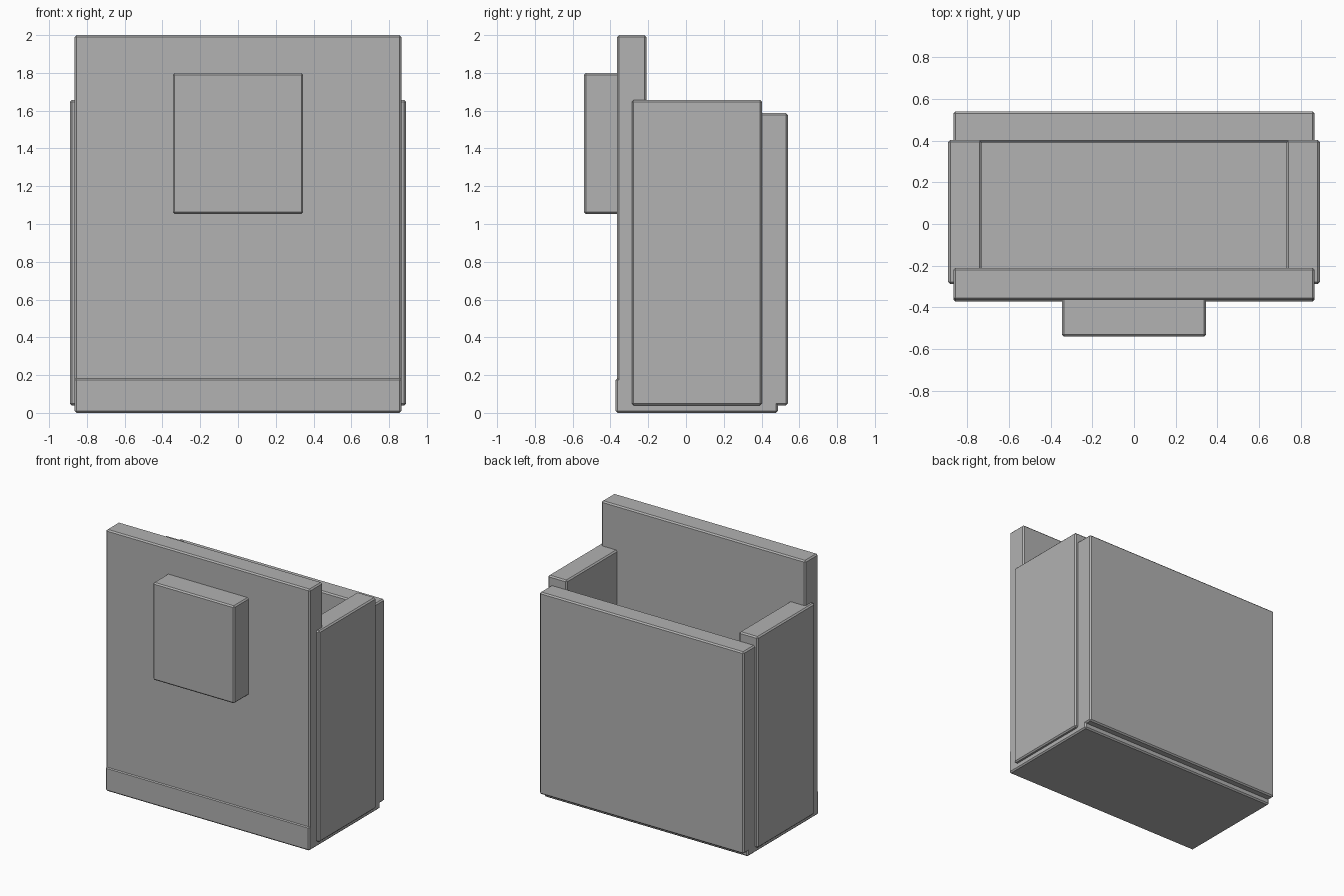
import bpy

cube = bpy.data.objects.get("Cube")
if cube:
    bpy.data.objects.remove(cube, do_unlink=True)

grey = bpy.data.materials.new("plain_grey")
grey.use_nodes = True
colour = (0.445, 0.445, 0.445, 1)
grey.diffuse_color = colour
grey.node_tree.nodes["Principled BSDF"].inputs["Base Color"].default_value = colour


def slab(name, x, y, z):
    """Chamfered box spanning the given (low, high) ranges."""
    spans = (x, y, z)
    bpy.ops.mesh.primitive_cube_add(size=1, location=[(a + b) / 2 for a, b in spans])
    ob = bpy.context.object
    ob.name = name
    ob.scale = [b - a for a, b in spans]
    bpy.ops.object.transform_apply(location=False, rotation=False, scale=True)
    bevel = ob.modifiers.new("chamfer", "BEVEL")
    bevel.width = 0.01
    bevel.segments = 1
    ob.data.materials.append(grey)
    return ob


WIDE = (-0.865, 0.865)

# Base and upright panels
slab("base", WIDE, (-0.372, 0.487), (0, 0.185))
slab("front_panel", WIDE, (-0.365, -0.21), (0.04, 2.0))
slab("back_panel", WIDE, (0.39, 0.54), (0.04, 1.587))

# Side panels
slab("left_panel", (0.73, 0.89), (-0.287, 0.402), (0.04, 1.657))
slab("right_panel", (-0.89, -0.73), (-0.287, 0.402), (0.04, 1.657))

# Block fixed to the front
slab("front_block", (-0.345, 0.345), (-0.54, -0.355), (1.053, 1.8))
